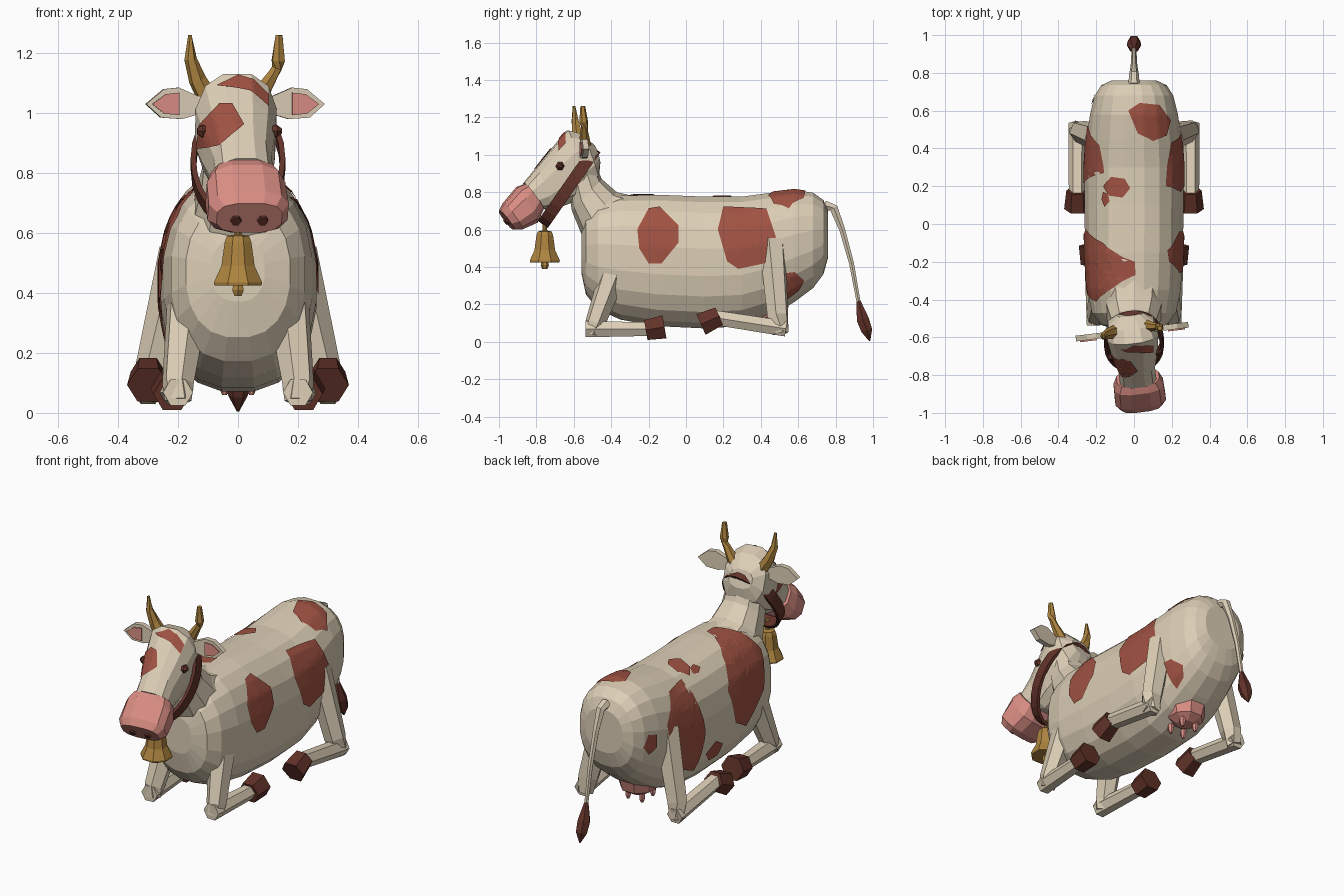
import bpy, bmesh, math
from mathutils import Vector, Matrix
from mathutils.bvhtree import BVHTree

cube = bpy.data.objects.get("Cube")
if cube:
    bpy.data.objects.remove(cube, do_unlink=True)


def material(name, r, g, b):
    m = bpy.data.materials.new(name)
    m.use_nodes = True
    m.diffuse_color = (r, g, b, 1)
    m.node_tree.nodes["Principled BSDF"].inputs["Base Color"].default_value = (r, g, b, 1)
    return m


CREAM = material("cream hide", 0.72, 0.62, 0.47)
BROWN = material("red brown patch", 0.35, 0.085, 0.055)
DARK = material("dark brown", 0.12, 0.032, 0.022)
PINK = material("pink skin", 0.70, 0.27, 0.23)
GOLD = material("brass", 0.42, 0.23, 0.05)

# The head is turned slightly to its left
TURN = (Matrix.Translation((-0.01, -0.57, 0)) @ Matrix.Rotation(math.radians(7), 4, 'Z')
        @ Matrix.Translation((0, 0.57, 0)))
STILL = Matrix.Identity(4)


def skin(name, rings, mat, closed=False, matrix=STILL):
    """Bridge equal rings of points into a flat-shaded object; returns its surface tree."""
    bm = bmesh.new()
    loops = [[bm.verts.new(matrix @ Vector(p)) for p in ring] for ring in rings]
    n = len(loops[0])
    pairs = list(zip(loops, loops[1:]))
    if closed:
        pairs.append((loops[-1], loops[0]))
    else:
        bm.faces.new(loops[0])
        bm.faces.new(loops[-1])
    for a, b in pairs:
        for i in range(n):
            j = (i + 1) % n
            bm.faces.new((a[i], a[j], b[j], b[i]))
    bmesh.ops.recalc_face_normals(bm, faces=bm.faces)
    tree = BVHTree.FromBMesh(bm)
    finish(name, bm, mat)
    return tree


def finish(name, bm, mat):
    mesh = bpy.data.meshes.new(name)
    bm.to_mesh(mesh)
    bm.free()
    mesh.materials.append(mat)
    bpy.context.collection.objects.link(bpy.data.objects.new(name, mesh))


def oval_loft(name, stations, mat, sides, power, matrix=STILL):
    """Stations are (top y, top z, bottom y, bottom z, half width)."""
    def soft(v):
        return math.copysign(abs(v) ** (2 / power), v)
    rings = []
    for ty, tz, by, bz, w in stations:
        ring = []
        for i in range(sides):
            a = math.tau * (i + 0.5) / sides
            k = (1 + soft(math.sin(a))) / 2
            ring.append((w * soft(math.cos(a)), by + (ty - by) * k, bz + (tz - bz) * k))
        rings.append(ring)
    return skin(name, rings, mat, matrix=matrix)


def tube(name, points, radii, mat, sides=6, matrix=STILL):
    pts = [Vector(p) for p in points]
    rings = []
    for k, p in enumerate(pts):
        along = pts[min(k + 1, len(pts) - 1)] - pts[max(k - 1, 0)]
        q = along.to_track_quat('Z', 'X')
        angles = [math.tau * (i + 0.5) / sides for i in range(sides)]
        rings.append([p + q @ Vector((math.cos(a), math.sin(a), 0)) * radii[k] for a in angles])
    skin(name, rings, mat, matrix=matrix)


def plate(name, outline, front, back, mat, matrix=STILL):
    skin(name, [[(x, y, z) for x, z in outline] for y in (front, back)], mat, matrix=matrix)


def patch(name, tree, outline, centre, u, v, steps=4, layers=6):
    """Lay a coloured outline onto a surface, seen along u x v."""
    u, v, centre = Vector(u), Vector(v), Vector(centre)
    out = u.cross(v)
    flat = [Vector(p) for p in outline]
    edge = [a.lerp(b, s / steps) for a, b in zip(flat, flat[1:] + flat[:1]) for s in range(steps)]
    middle = sum(flat, Vector((0, 0))) / len(flat)
    bm = bmesh.new()

    def drop(p):
        start = centre + u * p.x + v * p.y
        hit, normal, _, _ = tree.ray_cast(start + out * 3, -out)
        if hit is None:
            hit, normal, _, _ = tree.find_nearest(start + out * 0.2)
        return bm.verts.new(hit + normal * 0.006)

    loops = [[drop(middle.lerp(p, k / layers)) for p in edge] for k in range(1, layers + 1)]
    hub = drop(middle)
    for i in range(len(edge)):
        j = (i + 1) % len(edge)
        bm.faces.new((hub, loops[0][i], loops[0][j]))
        for a, b in zip(loops, loops[1:]):
            bm.faces.new((a[i], b[i], b[j], a[j]))
    bmesh.ops.recalc_face_normals(bm, faces=bm.faces)
    bm.normal_update()
    if sum((f.normal.dot(out) for f in bm.faces)) < 0:
        bmesh.ops.reverse_faces(bm, faces=bm.faces)
    finish(name, bm, BROWN)


# Body and neck
body_profile = [(-.56, .37, .58, .09), (-.535, .25, .69, .175), (-.47, .17, .755, .225),
                (-.35, .115, .785, .25), (-.15, .08, .79, .262), (.1, .068, .78, .265),
                (.3, .08, .78, .265), (.45, .13, .8, .255), (.58, .21, .815, .235),
                (.68, .285, .80, .21), (.735, .36, .76, .175), (.76, .45, .70, .12)]
body = oval_loft("body", [(y, t, y, b, w) for y, b, t, w in body_profile], CREAM, 20, 2.35)
oval_loft("neck", [(-.26, .775, -.5, .46, .16), (-.37, .80, -.565, .59, .15),
                   (-.45, .87, -.61, .70, .125), (-.49, .96, -.63, .82, .115)], CREAM, 10, 2.3)

# Hide patches: outline in (y, offset) around the body at a given angle
def body_patch(name, degrees, outline):
    a = math.radians(degrees)
    patch(name, body, outline, (0, 0, .43), (0, 1, 0), (-math.sin(a), 0, math.cos(a)))

body_patch("left_shoulder_patch", 0, [(-.26, .17), (-.2, .28), (-.14, .29), (-.04, .19),
                                      (-.04, .1), (-.13, -.01), (-.2, -.01), (-.25, .07)])
body_patch("left_flank_patch", 0, [(.2, .29), (.43, .28), (.48, .13), (.42, -.01),
                                   (.28, -.04), (.22, 0), (.17, .17)])
body_patch("left_rump_patch", -30, [(.53, .06), (.58, .06), (.63, 0), (.6, -.06), (.54, -.1)])
body_patch("rump_top_patch", 90, [(.6, .03), (.64, -.03), (.63, -.13), (.55, -.19),
                                  (.47, -.17), (.44, -.1), (.48, -.02)])
body_patch("back_patch", 90, [(.2, .16), (.25, .12), (.24, .05), (.19, .02), (.14, .06), (.15, .13)])
body_patch("back_dot", 110, [(.13, .06), (.17, .05), (.16, .02), (.12, .01), (.09, .04)])
body_patch("right_shoulder_patch", 150, [(-.03, 0), (-.1, -.18), (-.2, -.31), (-.27, -.31),
                                         (-.34, -.23), (-.41, -.1), (-.36, .1), (-.2, .23), (-.08, .18)])
body_patch("right_flank_patch", 180, [(.27, -.3), (.42, -.29), (.52, -.15), (.5, 0),
                                      (.4, .15), (.25, .22), (.2, 0)])
body_patch("right_rump_patch", 160, [(.6, -.04), (.66, -.06), (.69, 0), (.65, .05), (.6, .03)])
body_patch("right_belly_patch", 210, [(.02, 0), (.1, -.05), (.18, 0), (.13, .06), (.05, .06)])

# Head and muzzle
head = oval_loft("head", [(-.49, 1.05, -.46, .95, .07), (-.56, 1.115, -.47, .86, .125),
                          (-.635, 1.135, -.54, .77, .14), (-.71, 1.045, -.64, .73, .125),
                          (-.8, .935, -.72, .70, .10), (-.87, .85, -.77, .71, .10)],
                 CREAM, 12, 2.5, TURN)
oval_loft("muzzle", [(-.865, .845, -.765, .71, .115), (-.905, .83, -.80, .635, .135),
                     (-.98, .74, -.88, .60, .138), (-1.0, .70, -.925, .60, .112)],
          PINK, 12, 2.8, TURN)
patch("eye_patch", head, [(-.135, .88), (-.06, .89), (.02, .96), (-.02, 1.03), (-.06, 1.03),
                          (-.125, .96)], (0, 0, 0), (1, 0, 0), (0, 0, 1))
patch("crown_patch", head, [(-.07, 1.09), (0, 1.125), (.05, 1.11), (.1, 1.06), (.1, 1.02),
                            (.05, 1.07), (0, 1.08)], (0, 0, 0), (1, 0, 0), (0, 0, 1))

# Ears, eyes and nostrils
ear = [(.11, 1.05), (.19, 1.085), (.24, 1.08), (.3, 1.03), (.25, .985), (.18, .98), (.11, 1.0)]
inner_ear = [(.19, 1.068), (.235, 1.063), (.28, 1.03), (.24, .998), (.19, .993)]
for s, side in ((1, "left"), (-1, "right")):
    plate(side + "_ear", [(s * x, z) for x, z in ear], -.585, -.555, CREAM, TURN)
    plate(side + "_inner_ear", [(s * x, z) for x, z in inner_ear], -.592, -.584, PINK, TURN)
    tube(side + "_eye", [(s * x, -.69, .94) for x in (.105, .125, .142)], (.018, .024, .01),
         DARK, 6, TURN)
    tube(side + "_nostril", [(s * .045, -.95, .65), (s * .045, -.966, .638)], (.02, .018),
         DARK, 6, TURN)

# Horns, the left one kinked
tube("right_horn", [(-.09, -.56, 1.05), (-.125, -.565, 1.11), (-.15, -.575, 1.18), (-.153, -.58, 1.26)],
     (.036, .03, .021, .007), GOLD, 6, TURN)
tube("left_horn", [(.08, -.55, 1.05), (.13, -.56, 1.13), (.142, -.56, 1.15), (.146, -.565, 1.175),
                   (.148, -.57, 1.26)], (.033, .02, .018, .024, .013), GOLD, 6, TURN)

# Collar strap around head and throat
down = Vector((0, -.57, -.82)).normalized()
across = Vector((0, down.z, -down.y))
strap = []
for i in range(24):
    a = math.tau * i / 24
    ring = []
    for grow, shift in ((0, -1), (.018, -1), (.018, 1), (0, 1)):
        ring.append(Vector((0, -.625, .83)) + down * math.cos(a) * (.228 + grow)
                    + Vector(((.14 + grow) * math.sin(a), 0, 0)) + across * .033 * shift)
    strap.append(ring)
skin("collar_strap", strap, DARK, closed=True)

# Bell with clapper
bell = [(.425, .085), (.435, .087), (.49, .06), (.57, .048), (.59, .04), (.595, .012), (.65, .012)]
tube("bell", [(0, -.755, z) for z, r in bell], [r for z, r in bell], GOLD, 8)
tube("bell_clapper", [(0, -.755, z) for z in (.39, .41, .46)], (.014, .022, .01), GOLD)

# Folded legs and hooves
for s, side in ((1, "left"), (-1, "right")):
    def limb(name, points, radii, mat=CREAM, sides=6):
        tube(side + name, [(s * x, y, z) for x, y, z in points], radii, mat, sides)
    limb("_front_upper_leg", [(.165, -.385, .38), (.2, -.485, .1), (.2, -.5, .04)], (.075, .055, .045))
    limb("_front_lower_leg", [(.2, -.535, .068), (.22, -.19, .068)], (.05, .042))
    limb("_front_hoof", [(.22, -.215, .063), (.22, -.115, .08)], (.062, .072), DARK)
    limb("_thigh", [(.19, .46, .54), (.285, .49, .14), (.3, .505, .045)], (.075, .06, .045))
    limb("_hind_lower_leg", [(.3, .535, .07), (.3, .15, .13)], (.048, .045))
    limb("_hind_hoof", [(.3, .178, .137), (.3, .08, .093)], (.058, .07), DARK)
    # Teats
    for y, label in ((.37, "_front_teat"), (.47, "_rear_teat")):
        limb(label, [(.045, y, .16), (.045, y, .08), (.045, y, .06)], (.02, .016, .008), PINK)

# Udder and tail
tube("udder", [(0, .44, .2), (0, .44, .13), (0, .44, .1)], (.12, .1, .05), PINK, 8)
tube("tail", [(0, .74, .73), (0, .79, .715), (0, .835, .6), (0, .885, .42), (0, .925, .2)],
     (.03, .026, .018, .015, .012), CREAM)
tube("tail_tuft", [(0, .922, .22), (0, .945, .12), (0, .967, .06), (0, .982, .005)],
     (.012, .038, .034, .004), DARK)
